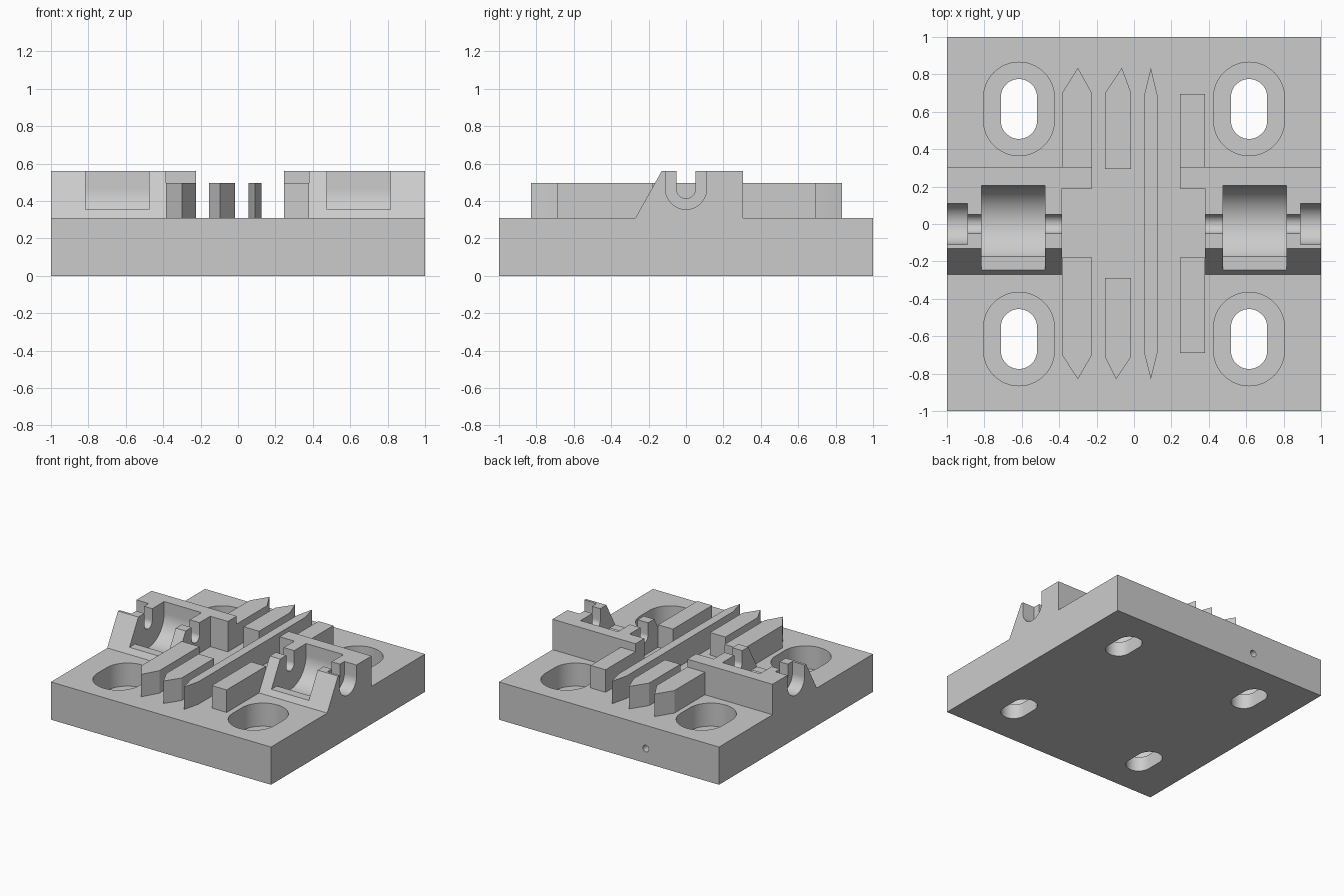
import bpy, bmesh, math
from mathutils import Vector

if "Cube" in bpy.data.objects:
    bpy.data.objects.remove(bpy.data.objects["Cube"])

TOP, RAIL, WALL, AXLE = 0.31, 0.495, 0.56, 0.465   # key heights


def prism(name, pts, axis, lo, hi):
    """Extrude a 2D profile along an axis (x: profile is y,z; y: x,z; z: x,y)."""
    def place(a, b, t):
        return {'x': (t, a, b), 'y': (a, t, b), 'z': (a, b, t)}[axis]
    bm = bmesh.new()
    face = bm.faces.new([bm.verts.new(place(a, b, lo)) for a, b in pts])
    ext = bmesh.ops.extrude_face_region(bm, geom=[face])
    d = Vector(place(0, 0, hi - lo))
    bmesh.ops.translate(bm, vec=d, verts=[v for v in ext['geom'] if isinstance(v, bmesh.types.BMVert)])
    bmesh.ops.recalc_face_normals(bm, faces=bm.faces)
    me = bpy.data.meshes.new(name)
    bm.to_mesh(me)
    bm.free()
    ob = bpy.data.objects.new(name, me)
    bpy.context.collection.objects.link(ob)
    return ob


def rect(x0, x1, y0, y1):
    return [(x0, y0), (x1, y0), (x1, y1), (x0, y1)]


def arc(cx, cy, r, a0, a1, n=24):
    return [(cx + r * math.cos(a0 + (a1 - a0) * i / n),
             cy + r * math.sin(a0 + (a1 - a0) * i / n)) for i in range(n + 1)]


def slot(cx, cy, r, half):
    s = half - r
    return arc(cx, cy + s, r, 0, math.pi) + arc(cx, cy - s, r, math.pi, 2 * math.pi)


def channel(r):
    return arc(0, AXLE, r, math.pi, 2 * math.pi) + [(r, 0.8), (-r, 0.8)]


def combine(target, other, op):
    other.hide_render = True
    mod = target.modifiers.new(op, 'BOOLEAN')
    mod.operation, mod.object, mod.solver = op, other, 'EXACT'
    bpy.context.view_layer.objects.active = target
    bpy.ops.object.modifier_apply(modifier=mod.name)
    bpy.data.objects.remove(other, do_unlink=True)


# base plate
base = prism("mounting_base", rect(-1, 1, -1, 1), 'z', 0, TOP)

# bearing blocks with sloped front, and the back wall reaching in over the rails
block = [(-0.27, 0.2), (-0.27, TOP), (-0.13, WALL), (0.305, WALL), (0.305, 0.2)]
for side, inner, end in ((-1, 0.385, 0.225), (1, 0.38, 0.245)):
    lo, hi = sorted((side * inner, side))
    combine(base, prism("bearing_block", block, 'x', lo, hi), 'UNION')
    lo, hi = sorted((side * end, side * 0.6))
    combine(base, prism("back_wall", rect(0.19, 0.305, 0.2, WALL), 'x', lo, hi), 'UNION')

# guide rails: x0, x1, tip x, flat end y, shoulder y, tip y
rails = [
    (-0.385, -0.225, -0.30, -0.18, -0.70, -0.83),
    (-0.385, -0.225, -0.30, 0.25, 0.70, 0.835),
    (-0.155, -0.015, -0.095, -0.29, -0.71, -0.83),
    (-0.155, -0.015, -0.065, 0.295, 0.70, 0.835),
]
for x0, x1, xt, y0, ys, yt in rails:
    pts = [(x0, y0), (x1, y0), (x1, ys), (xt, yt), (x0, ys)]
    combine(base, prism("guide_rail", pts, 'z', 0.2, RAIL), 'UNION')
long_rail = [(0.055, -0.69), (0.09, -0.83), (0.125, -0.69),
             (0.125, 0.69), (0.09, 0.835), (0.055, 0.69)]
combine(base, prism("long_rail", long_rail, 'z', 0.2, RAIL), 'UNION')
for y0, y1 in ((-0.69, -0.18), (0.25, 0.695)):
    combine(base, prism("square_rail", rect(0.245, 0.38, y0, y1), 'z', 0.2, RAIL), 'UNION')

# roller pockets and stepped axle channels
a = math.pi + math.asin((AXLE - 0.355) / 0.205)
pocket = [(-0.4, 0.8), (-0.4, 0.355)] + arc(0, AXLE, 0.205, a, 2 * math.pi, 40) + [(0.205, 0.8)]
for side in (-1, 1):
    for name, pts, near, far in (("axle_cut", channel(0.051), 0.37, 0.95),
                                 ("collar_cut", channel(0.11), 0.89, 1.1),
                                 ("pocket_cut", pocket, 0.475, 0.815)):
        lo, hi = sorted((side * near, side * far))
        combine(base, prism(name, pts, 'x', lo, hi), 'DIFFERENCE')

# counterbored mounting slots
for x in (-0.615, 0.615):
    for y in (-0.615, 0.615):
        combine(base, prism("counterbore", slot(x, y, 0.19, 0.25), 'z', 0.12, 0.305 + 0.1), 'DIFFERENCE')
        combine(base, prism("bolt_slot", slot(x, y, 0.097, 0.16), 'z', -0.1, 0.2), 'DIFFERENCE')

# small hole in the back face
combine(base, prism("back_hole", arc(-0.335, 0.12, 0.027, 0, 2 * math.pi * 23 / 24, 23), 'y', 0.7, 1.1),
        'DIFFERENCE')

base.select_set(True)
bpy.context.view_layer.objects.active = base
bpy.ops.object.shade_smooth_by_angle(angle=math.radians(25))
